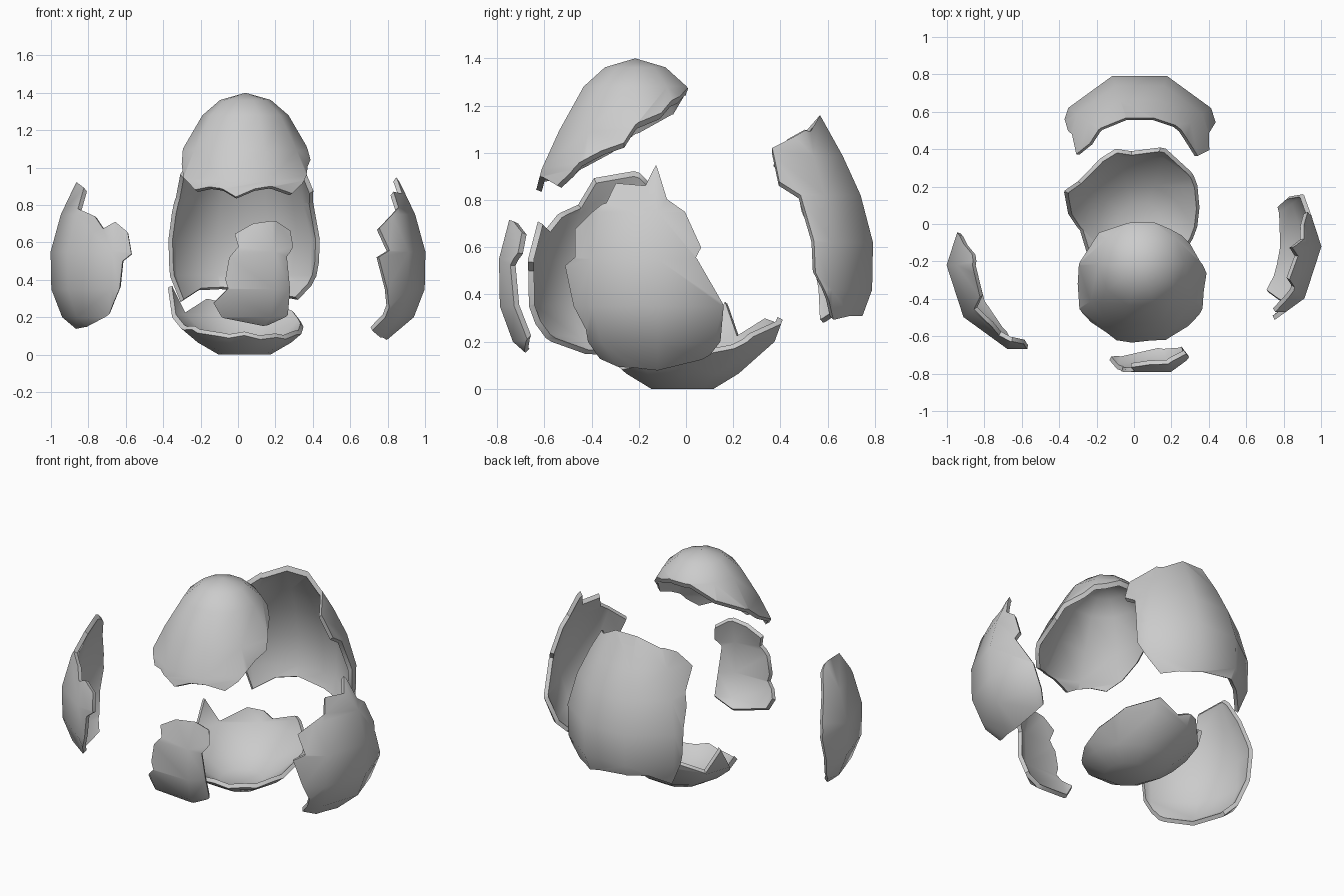
import bpy, bmesh
from math import radians, degrees, sin, cos, asin
from mathutils import Vector

if "Cube" in bpy.data.objects:
    bpy.data.objects.remove(bpy.data.objects["Cube"])

# Half profile of the whole egg: (height, radius)
PROFILE = [(0, .138), (.065, .25), (.2, .41), (.35, .468), (.55, .472),
           (.75, .417), (.915, .338), (1.1, .23), (1.182, .135)]
APEX, SIDES, THICK = 1.22, 10, .026
CORE = Vector((0, 0, .5))


def radius(z):
    pts = PROFILE + [(APEX, 0)]
    for (z0, r0), (z1, r1) in zip(pts, pts[1:]):
        if z <= z1:
            return r0 + (r1 - r0) * (z - z0) / (z1 - z0)
    return 0


def finish(bm, name):
    bmesh.ops.recalc_face_normals(bm, faces=bm.faces[:])
    me = bpy.data.meshes.new(name)
    bm.to_mesh(me)
    bm.free()
    ob = bpy.data.objects.new(name, me)
    bpy.context.collection.objects.link(ob)
    return ob


def make_egg(name):
    bm = bmesh.new()
    rings = []
    for z, r in PROFILE:
        angs = [radians(360 * i / SIDES) for i in range(SIDES)]
        rings.append([bm.verts.new((r * cos(a), r * sin(a), z)) for a in angs])
    top = bm.verts.new((0, 0, APEX))
    bm.faces.new(rings[0])
    for i in range(SIDES):
        j = (i + 1) % SIDES
        for a, b in zip(rings, rings[1:]):
            bm.faces.new((a[i], a[j], b[j], b[i]))
        bm.faces.new((rings[-1][i], rings[-1][j], top))
    return finish(bm, name)


def make_cutter(outline):
    # cone from the egg's core through a jagged outline of (azimuth, height)
    bm = bmesh.new()
    dirs = []
    for az, z in outline:
        a, r = radians(az), radius(z)
        dirs.append((Vector((r * cos(a), r * sin(a), z)) - CORE).normalized())
    pole = bm.verts.new(CORE + 6 * sum(dirs, Vector()).normalized())
    core = bm.verts.new(CORE)
    rim = [bm.verts.new(CORE + 6 * d) for d in dirs]
    for a, b in zip(rim, rim[1:] + rim[:1]):
        bm.faces.new((core, a, b))
        bm.faces.new((pole, b, a))
    return finish(bm, "cutter")


def sideways(facing, pts):
    # outline given as (sideways offset, height) seen from the facing direction
    return [(facing + degrees(asin(max(-1, min(1, u / radius(z))))), z) for u, z in pts]


def piece(name, centre, outline):
    ob, cutter = make_egg(name), make_cutter(outline)
    cutter.hide_render = True
    sol = ob.modifiers.new("shell", 'SOLIDIFY')
    sol.thickness, sol.offset = THICK, -1
    cut = ob.modifiers.new("break", 'BOOLEAN')
    cut.operation, cut.solver, cut.object = 'INTERSECT', 'EXACT', cutter
    me = bpy.data.meshes.new_from_object(ob.evaluated_get(bpy.context.evaluated_depsgraph_get()))
    ob.modifiers.clear()
    ob.data = me
    bpy.data.objects.remove(cutter)
    ob.location = centre
    bpy.ops.object.select_all(action='DESELECT')
    ob.select_set(True)
    bpy.context.view_layer.objects.active = ob
    bpy.ops.object.shade_smooth_by_angle(angle=radians(42))


# Top cap, pushed up and forward
piece("shell_top", (.04, -.215, .18), [
    (143, 1.01), (100, 1.1), (75, 1.095), (51, 1.07), (23, 1.0), (2, .95),
    (-8, .87), (-23, .84), (-32, .80), (-42, .74), (-53, .69), (-69, .72),
    (-83, .715), (-97, .67), (-106, .705), (-118, .725), (-131, .71),
    (-145, .77), (-163, .85), (-183, .93)])

# Large back piece
piece("shell_back", (.03, .343, .07), [
    (107, 1.09), (73, 1.09), (44, 1.03), (25, 1.01), (4, .955), (8, .815),
    (21, .76), (26, .565), (27, .42), (44, .215), (60, .23), (80, .25),
    (107, .28), (125, .265), (145, .21), (151, .395), (152, .565), (158, .7),
    (159, .78), (175, .9), (162, 1.0), (141, 1.03)])

# Bottom bowl
piece("shell_bottom", (.035, -.015, 0), [
    (155, .355), (144, .21), (120, .28), (107, .27), (97, .23), (76, .29),
    (48, .21), (18, .14), (-13, .1), (-50, .085), (-90, .095), (-115, .09),
    (-151, .13), (-177, .13)])

# Left side piece
piece("shell_left", (-.53, -.22, 0), [
    (176, .92), (170, .89), (163, .75), (158, .6), (157, .5), (161, .35),
    (166, .22), (177, .14), (213, .145), (247, .21), (257, .35), (259, .5),
    (265, .54), (262, .66), (253, .71), (243, .68), (234, .75), (216, .78),
    (210, .9)])

# Right side piece
piece("shell_right", (.53, -.12, 0), sideways(0, [
    (-.007, .95), (.04, .81), (.12, .76), (.192, .603), (.17, .56), (.28, .353),
    (.272, .2), (.225, .14), (-.104, .083), (-.25, .12), (-.315, .243),
    (-.38, .37), (-.41, .523), (-.366, .56), (-.366, .684), (-.22, .79),
    (-.18, .878), (-.053, .87)]))

# Small front piece
piece("shell_front", (.05, -.343, 0), sideways(-90, [
    (-.07, .65), (.033, .71), (.16, .715), (.24, .67), (.257, .58), (.22, .525),
    (.236, .32), (.225, .2), (.085, .15), (-.14, .2), (-.186, .27), (-.106, .35),
    (-.12, .4), (-.1, .52), (-.05, .58)]))
